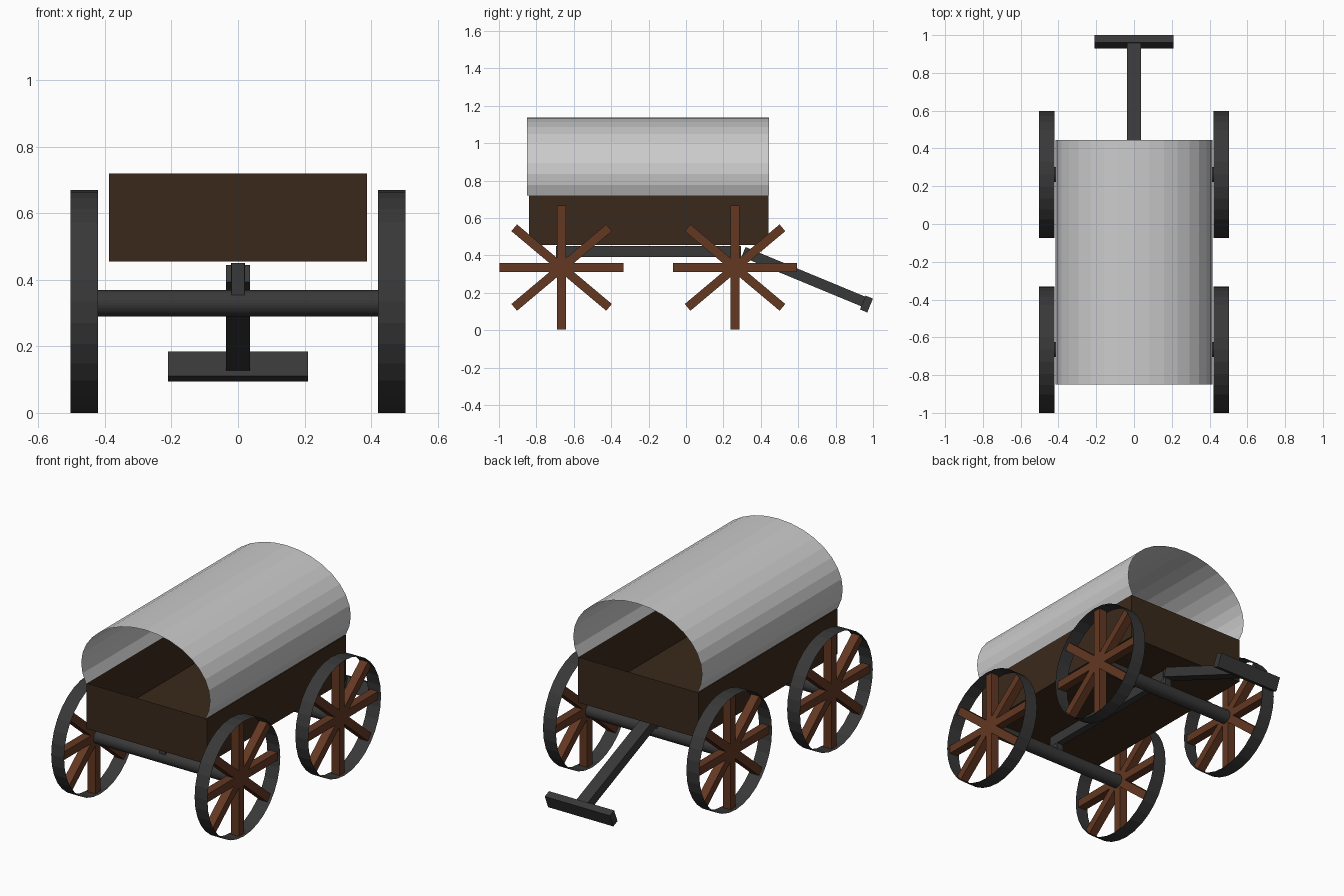
import bpy, bmesh
from math import sin, cos, radians, pi
from mathutils import Matrix

if "Cube" in bpy.data.objects:
    bpy.data.objects.remove(bpy.data.objects["Cube"])


def material(name, rgb):
    m = bpy.data.materials.new(name)
    m.diffuse_color = (*rgb, 1)
    m.use_nodes = True
    m.node_tree.nodes["Principled BSDF"].inputs["Base Color"].default_value = m.diffuse_color
    return m


IRON = material("dark_iron", (0.04, 0.04, 0.04))
WOOD = material("dark_wood", (0.042, 0.022, 0.011))
SPOKE = material("red_wood", (0.125, 0.04, 0.016))


def finish(name, bm, mat=None):
    me = bpy.data.meshes.new(name)
    bm.to_mesh(me)
    bm.free()
    ob = bpy.data.objects.new(name, me)
    bpy.context.collection.objects.link(ob)
    if mat:
        me.materials.append(mat)
    return ob


def add_box(bm, size, loc, tilt=0):
    m = Matrix.Translation(loc) @ Matrix.Rotation(radians(tilt), 4, 'X') @ Matrix.Diagonal((*size, 1))
    return bmesh.ops.create_cube(bm, size=1, matrix=m)["verts"]


def box(name, size, loc, mat, tilt=0):
    bm = bmesh.new()
    add_box(bm, size, loc, tilt)
    return finish(name, bm, mat)


def tube(name, radius, length, loc, sides, caps, mat):
    bm = bmesh.new()
    m = Matrix.Translation(loc) @ Matrix.Rotation(pi / 2, 4, 'Y')
    bmesh.ops.create_cone(bm, cap_ends=caps, segments=sides, radius1=radius,
                          radius2=radius, depth=length, matrix=m)
    return finish(name, bm, mat)


# Wagon bed: thin-walled tray, open at the top
bm = bmesh.new()
add_box(bm, (0.775, 1.28, 0.265), (0, -0.2, 0.5875))
top = [f for f in bm.faces if f.normal.z > 0.9]
bmesh.ops.delete(bm, geom=top, context='FACES_ONLY')
finish("wagon_bed", bm, WOOD)

# Canvas cover: thin elliptical arch, open at both ends
bm = bmesh.new()
rows = []
for i in range(-10, 11):
    a = i * pi / 16
    x, z = 0.415 * sin(a), 0.835 + 0.302 * cos(a)
    rows.append([bm.verts.new((x, y, z)) for y in (-0.85, 0.445)])
for p, q in zip(rows, rows[1:]):
    bm.faces.new((p[0], q[0], q[1], p[1]))
finish("canvas_cover", bm)

# Axles and wheels
R = 0.335
for end, y in (("front", -0.665), ("back", 0.262)):
    tube(end + "_axle", 0.04, 0.9, (0, y, 0.33), 32, True, IRON)
    for side, x in (("left", -0.462), ("right", 0.462)):
        tube(f"{end}_{side}_rim", R, 0.083, (x, y, R), 32, False, IRON)
        bm = bmesh.new()
        for tilt in (0, 40, 90, 140):
            add_box(bm, (0.05, 2 * R - 0.008, 0.047), (x, y, R), tilt)
        finish(f"{end}_{side}_spokes", bm, SPOKE)

# Underbody beam with small blocks seated on the axles
box("underbody_beam", (0.042, 0.95, 0.058), (0, -0.2, 0.421), IRON)
for end, y in (("front", -0.665), ("back", 0.262)):
    box(end + "_axle_block", (0.04, 0.062, 0.1), (0, y, 0.4), IRON)

# Pull handle sloping down at the back
box("handle_shaft", (0.072, 0.7, 0.056), (0, 0.631, 0.285), IRON, -22.5)
box("handle_crossbar", (0.42, 0.042, 0.08), (0, 0.965, 0.14), IRON, -22.5)
